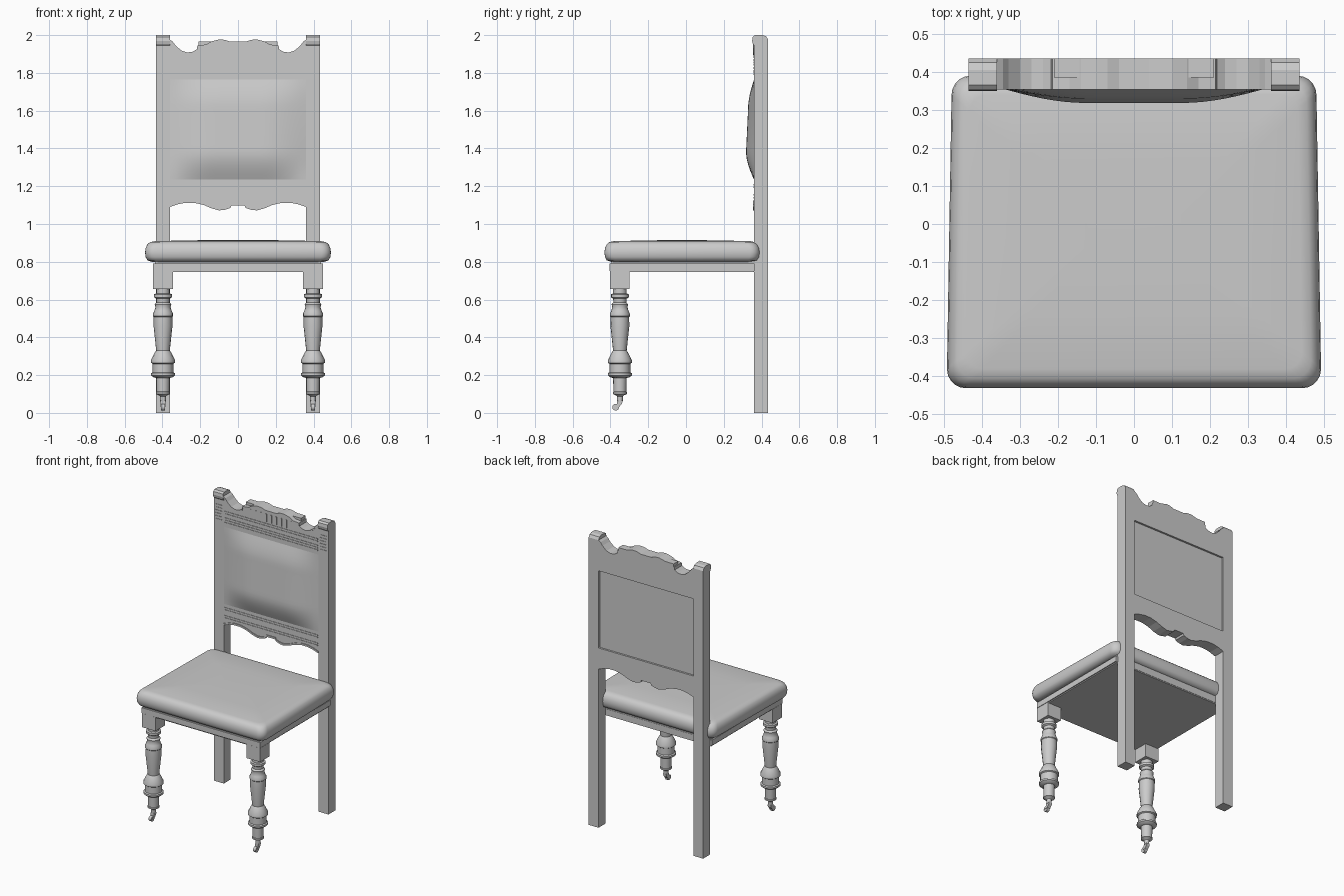
import bpy, bmesh, math
from mathutils import Vector

if "Cube" in bpy.data.objects:
    bpy.data.objects.remove(bpy.data.objects["Cube"])

GREY = (0.6, 0.6, 0.6, 1)
mat = bpy.data.materials.new("plain grey")
mat.use_nodes = True
mat.diffuse_color = GREY
mat.node_tree.nodes["Principled BSDF"].inputs["Base Color"].default_value = GREY


def finish(name, bm, smooth=None):
    bmesh.ops.remove_doubles(bm, verts=bm.verts, dist=1e-5)
    bmesh.ops.recalc_face_normals(bm, faces=bm.faces)
    mesh = bpy.data.meshes.new(name)
    bm.to_mesh(mesh)
    bm.free()
    mesh.materials.append(mat)
    ob = bpy.data.objects.new(name, mesh)
    bpy.context.collection.objects.link(ob)
    if smooth:
        bpy.ops.object.select_all(action='DESELECT')
        ob.select_set(True)
        bpy.context.view_layer.objects.active = ob
        bpy.ops.object.shade_smooth_by_angle(angle=math.radians(smooth))
    return ob


def box(name, x0, x1, y0, y1, z0, z1):
    bm = bmesh.new()
    bmesh.ops.create_cube(bm, size=1)
    for v in bm.verts:
        v.co = ((x0 + x1) / 2 + v.co.x * (x1 - x0),
                (y0 + y1) / 2 + v.co.y * (y1 - y0),
                (z0 + z1) / 2 + v.co.z * (z1 - z0))
    return finish(name, bm)


def prism(name, points, direction):
    """Extrude a closed outline of 3D points along a direction."""
    bm = bmesh.new()
    face = bm.faces.new([bm.verts.new(p) for p in points])
    out = bmesh.ops.extrude_face_region(bm, geom=[face])["geom"]
    verts = [g for g in out if isinstance(g, bmesh.types.BMVert)]
    bmesh.ops.translate(bm, vec=direction, verts=verts)
    return finish(name, bm)


def lathe(name, profile, cx, cy, sides=16):
    bm = bmesh.new()
    rings = [[bm.verts.new((cx + r * math.cos(math.tau * i / sides),
                            cy + r * math.sin(math.tau * i / sides), z))
              for i in range(sides)] for r, z in profile]
    for a, b in zip(rings, rings[1:]):
        for i in range(sides):
            j = (i + 1) % sides
            bm.faces.new((a[i], a[j], b[j], b[i]))
    bm.faces.new(rings[0])
    bm.faces.new(rings[-1])
    return finish(name, bm, 35)


def mirrored(half):
    """Full-width outline from a half running from the centre to +x."""
    return [(-x, z) for x, z in reversed(half) if x > 0] + half


FRONT, BACK = 0.36, 0.435
IN, OUT = 0.36, 0.435

# Back posts with a scrolled top, extruded sideways
post = [(BACK, 0), (BACK, 1.975), (0.425, 1.993), (0.405, 2), (0.365, 2), (0.353, 1.99),
        (0.35, 1.97), (0.354, 1.953), (FRONT, 1.945), (FRONT, 0)]
for side, x in (("left", IN), ("right", -OUT)):
    prism(side + "_back_post", [(x, y, z) for y, z in post], (OUT - IN, 0, 0))

# Scalloped rails
crest = mirrored([(0, 1.965), (0.04, 1.965), (0.07, 1.975), (0.1, 1.977), (0.14, 1.967),
                  (0.17, 1.95), (0.215, 1.945), (0.218, 1.925), (0.24, 1.912), (0.27, 1.908),
                  (0.3, 1.918), (0.33, 1.945), (0.345, 1.965), (0.36, 1.975)])
skirt = mirrored([(0, 1.098), (0.035, 1.098), (0.04, 1.085), (0.07, 1.075), (0.1, 1.072),
                  (0.14, 1.083), (0.18, 1.1), (0.23, 1.112), (0.28, 1.112), (0.32, 1.104),
                  (0.36, 1.09)])
for name, edge, z in (("top_rail", crest, 1.765), ("lower_rail", skirt, 1.235)):
    outline = edge + [(0.36, z), (-0.36, z)]
    prism(name, [(x, FRONT, h) for x, h in outline], (0, BACK - FRONT, 0))
    # Narrow bead following the scalloped edge
    shift = -0.012 if edge is crest else 0.012
    band = edge + [(x, h + shift) for x, h in reversed(edge)]
    prism(name + "_edge_bead", [(x, FRONT - 0.006, h) for x, h in band], (0, 0.008, 0))

# Raised crest plate behind the scallops
box("crest_plate", -0.21, 0.21, 0.385, BACK, 1.9, 1.965)

# Fine horizontal reeding and carved strips
for i, z in enumerate((1.79, 1.806, 1.822, 1.85, 1.866, 1.135, 1.15, 1.19, 1.205)):
    box(f"reeding_{i}", -0.355, 0.355, FRONT - 0.003, FRONT + 0.002, z, z + 0.008)
for i in range(9):
    x = -0.15 + i * 0.0375
    box(f"crest_flute_{i}", x - 0.006, x + 0.006, FRONT - 0.003, FRONT + 0.002, 1.885, 1.94)
for s in (-1, 1):
    for i in range(6):
        z = 1.8 + i * 0.02
        box(f"post_flute_{i}", s * 0.397 - 0.025, s * 0.397 + 0.025,
            FRONT - 0.003, FRONT + 0.002, z, z + 0.008)

# Padded back panel, fullest below its middle
bm = bmesh.new()
NX, NZ = 24, 20


def ease(t):
    return math.sin(min(1, max(0, t)) * math.pi / 2)


grid = []
for j in range(NZ + 1):
    v = j / NZ
    rise = ease(v / 0.28) if v < 0.28 else 1 - 0.25 * (v - 0.28) / 0.42
    if v > 0.7:
        rise = 0.75 * ease((1 - v) / 0.3)
    row = []
    for i in range(NX + 1):
        u = 2 * i / NX - 1
        fall = ease((1 - abs(u)) / 0.65)
        row.append(bm.verts.new((0.36 * u, FRONT - 0.042 * rise * fall, 1.235 + 0.53 * v)))
    grid.append(row)
for a, b in zip(grid, grid[1:]):
    for i in range(NX):
        bm.faces.new((a[i], a[i + 1], b[i + 1], b[i]))
finish("back_cushion", bm, 40)
box("back_board", -0.36, 0.36, 0.365, 0.422, 1.235, 1.765)

# Seat frame with a stepped moulding
box("seat_frame", -0.45, 0.45, -0.405, 0.362, 0.752, 0.79)
box("seat_frame_base", -0.443, 0.443, -0.398, 0.36, 0.745, 0.753)
box("seat_frame_lip", -0.44, 0.44, -0.395, 0.36, 0.789, 0.81)

# Seat cushion: stacked rounded outlines, slightly domed
bm = bmesh.new()


def seat_ring(inset, z):
    ring, r = [], 0.05
    for k, (sx, sy) in enumerate(((1, 1), (-1, 1), (-1, -1), (1, -1))):
        hx = 0.48 if sy > 0 else 0.492
        hy = 0.39 if sy > 0 else 0.432
        for i in range(6):
            a = (k + i / 5) * math.pi / 2
            ring.append(Vector((sx * (hx - r) + r * math.cos(a),
                                sy * (hy - r) + r * math.sin(a), z)))
    for p in ring:
        p.x *= 1 - inset / 0.49
        p.y = -0.02 + (p.y + 0.02) * (1 - inset / 0.41)
    return [bm.verts.new(p) for p in ring]


layers = [(0.035, 0.8), (0.012, 0.808), (0.003, 0.825), (0, 0.85), (0.003, 0.872),
          (0.012, 0.892), (0.026, 0.904), (0.05, 0.909), (0.2, 0.913), (0.36, 0.915)]
rings = [seat_ring(*layer) for layer in layers]
for a, b in zip(rings, rings[1:]):
    for i in range(len(a)):
        j = (i + 1) % len(a)
        bm.faces.new((a[i], a[j], b[j], b[i]))
bm.faces.new(rings[0])
bm.faces.new(rings[-1])
finish("seat_cushion", bm, 50)

# Turned front legs on small casters
turning = [(0.036, 0.66), (0.036, 0.632), (0.047, 0.628), (0.047, 0.612), (0.036, 0.605),
           (0.034, 0.585), (0.044, 0.575), (0.04, 0.56), (0.046, 0.54), (0.053, 0.525),
           (0.053, 0.512), (0.049, 0.508), (0.05, 0.46), (0.036, 0.33), (0.042, 0.322),
           (0.063, 0.28), (0.063, 0.265), (0.055, 0.26), (0.055, 0.215), (0.063, 0.21),
           (0.063, 0.198), (0.05, 0.188), (0.036, 0.185), (0.034, 0.112), (0.037, 0.11),
           (0.037, 0.1), (0.02, 0.092), (0.016, 0.088), (0.015, 0.06)]
LEG_Y = -0.35
for side, x in (("left", 0.397), ("right", -0.397)):
    box(side + "_leg_block", x - 0.052, x + 0.052, LEG_Y - 0.052, LEG_Y + 0.052, 0.655, 0.75)
    lathe(side + "_front_leg", turning, x, LEG_Y)
    # Bent caster arm
    arm = [(LEG_Y + 0.014, 0.065), (LEG_Y + 0.012, 0.05), (LEG_Y - 0.005, 0.03),
           (LEG_Y - 0.03, 0.03), (LEG_Y - 0.015, 0.045), (LEG_Y - 0.014, 0.065)]
    prism(side + "_caster_arm", [(x - 0.012, y, z) for y, z in arm], (0.024, 0, 0))
    bm = bmesh.new()
    bmesh.ops.create_cone(bm, cap_ends=True, segments=12, radius1=0.018, radius2=0.018, depth=0.02)
    for v in bm.verts:
        v.co = (x + v.co.z, LEG_Y - 0.022 + v.co.x, 0.03 + v.co.y)
    finish(side + "_caster_wheel", bm, 35)
